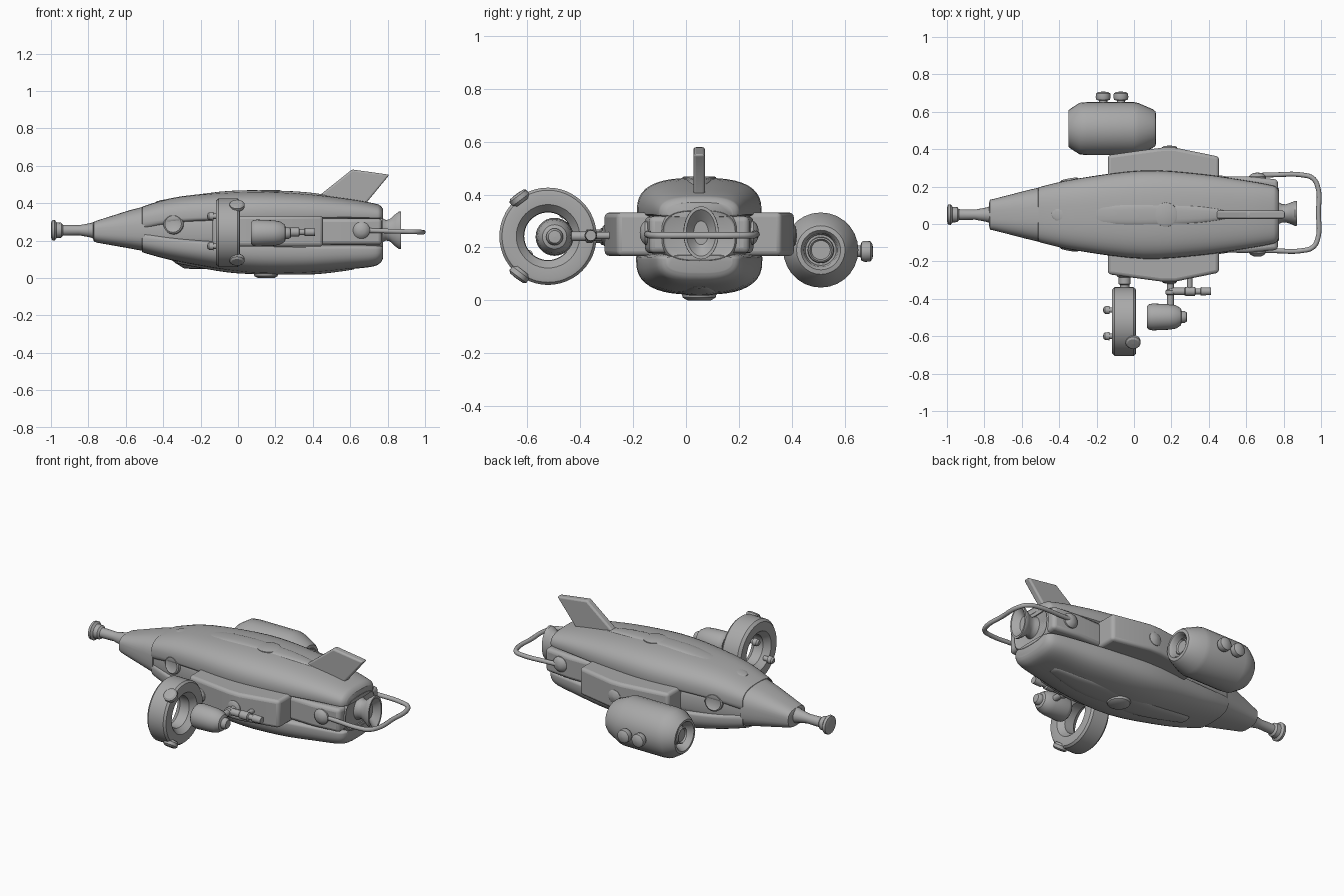
import bpy, bmesh, math
from mathutils import Vector

if "Cube" in bpy.data.objects:
    bpy.data.objects.remove(bpy.data.objects["Cube"], do_unlink=True)

GREY = bpy.data.materials.new("plain_grey")
GREY.use_nodes = True
GREY.diffuse_color = (0.4, 0.4, 0.4, 1)
GREY.node_tree.nodes["Principled BSDF"].inputs["Base Color"].default_value = (0.4, 0.4, 0.4, 1)
MID = 0.05  # y of the hull centre line


def finish(ob, angle=35):
    if not ob.data.materials:
        ob.data.materials.append(GREY)
    bpy.ops.object.select_all(action='DESELECT')
    ob.select_set(True)
    bpy.context.view_layer.objects.active = ob
    bpy.ops.object.shade_smooth_by_angle(angle=math.radians(angle))
    return ob


def make(name, bm, angle=35):
    bmesh.ops.recalc_face_normals(bm, faces=bm.faces)
    me = bpy.data.meshes.new(name)
    bm.to_mesh(me)
    bm.free()
    ob = bpy.data.objects.new(name, me)
    bpy.context.collection.objects.link(ob)
    return finish(ob, angle)


def skin(bm, rings):
    n = len(rings[0])
    for a, b in zip(rings, rings[1:]):
        for i in range(n):
            j = (i + 1) % n
            bm.faces.new((a[i], a[j], b[j], b[i]))
    bm.faces.new(rings[0])
    bm.faces.new(rings[-1])


def smooth_stations(st, steps=4):
    """Catmull-Rom resampling of stations."""
    out = []
    for i in range(len(st) - 1):
        p = [st[max(i - 1, 0)], st[i], st[i + 1], st[min(i + 2, len(st) - 1)]]
        for s in range(steps):
            t = s / steps
            out.append([0.5 * (2 * b + (c - a) * t + (2 * a - 5 * b + 4 * c - d) * t * t
                               + (3 * b - a - 3 * c + d) * t ** 3) for a, b, c, d in zip(*p)])
    return out + [list(st[-1])]


def loft(name, stations, power=2.6, seg=40, cy=MID, smooth=False):
    """Superellipse sections along x: (x, half width, seam z, height up, depth down)."""
    bm = bmesh.new()
    rings = []
    for x, hw, zs, up, down in (smooth_stations(stations) if smooth else stations):
        ring = []
        for i in range(seg):
            a = 2 * math.pi * i / seg
            c, s = math.cos(a), math.sin(a)
            y = math.copysign(abs(c) ** (2 / power), c) * hw
            z = math.copysign(abs(s) ** (2 / power), s) * (up if s > 0 else down)
            ring.append(bm.verts.new((x, cy + y, zs + z)))
        rings.append(ring)
    skin(bm, rings)
    return make(name, bm)


def lathe(name, loc, axis, profile, seg=28):
    """Revolve (distance, radius) pairs around an axis."""
    bm = bmesh.new()
    q = Vector(axis).to_track_quat('Z', 'Y')
    rings = [[bm.verts.new(Vector(loc) + q @ Vector((r * math.cos(2 * math.pi * i / seg),
                                                     r * math.sin(2 * math.pi * i / seg), t)))
              for i in range(seg)] for t, r in profile]
    skin(bm, rings)
    return make(name, bm)


def prism(name, outline, lo, hi, place, bevel):
    """Extrude an outline; place maps (a, b, h) to a point."""
    bm = bmesh.new()
    skin(bm, [[bm.verts.new(place(a, b, h)) for a, b in outline] for h in (lo, hi)])
    ob = make(name, bm)
    mod = ob.modifiers.new("soft_edges", 'BEVEL')
    mod.width, mod.segments, mod.limit_method = bevel, 3, 'ANGLE'
    return ob


# Hull: core and the two shells
loft("hull_core", [(-0.5, .14, .25, .11, .1), (-0.3, .18, .25, .13, .12), (0.05, .22, .25, .12, .12),
                   (0.4, .2, .25, .12, .12), (0.74, .15, .25, .1, .11), (0.77, .13, .25, .08, .09)],
     power=3, smooth=True)
loft("upper_shell", [(-0.505, .14, .3, .075, .05), (-0.495, .15, .3, .087, .055), (-0.3, .193, .32, .117, .035),
                     (0.05, .236, .33, .133, .03), (0.35, .218, .33, .122, .025), (0.6, .182, .33, .092, .02),
                     (0.73, .158, .325, .073, .015), (0.76, .147, .325, .062, .012),
                     (0.775, .125, .325, .045, .01)], power=2.8, smooth=True)
loft("lower_shell", [(-0.505, .14, .21, .04, .068), (-0.495, .148, .21, .045, .078), (-0.3, .193, .19, .03, .107),
                     (0.05, .238, .165, .03, .138), (0.35, .224, .155, .03, .13), (0.6, .187, .155, .03, .108),
                     (0.72, .165, .155, .025, .094), (0.76, .148, .155, .02, .075),
                     (0.775, .125, .155, .015, .05)], power=2.8, smooth=True)

# Raised panels and hatches on back and belly
loft("spine_panel", [(-0.44, .012, .385, .022, .02), (-0.425, .036, .385, .027, .02), (-0.38, .05, .39, .031, .02),
                     (-0.1, .062, .43, .031, .02), (0.1, .062, .44, .029, .02), (0.35, .05, .43, .03, .02),
                     (0.52, .022, .41, .026, .02), (0.55, .008, .405, .02, .02)], power=3, seg=24, smooth=True)
loft("belly_panel", [(-0.32, .015, .1, .02, .02), (-0.3, .045, .1, .02, .028), (-0.05, .075, .06, .02, .031),
                     (0.15, .08, .05, .02, .03), (0.4, .075, .05, .02, .031), (0.6, .04, .07, .02, .028),
                     (0.62, .015, .07, .02, .02)], power=3, seg=24, smooth=True)
lathe("top_hatch", (0.17, MID, .44), (0, 0, 1), [(0, .066), (.025, .064), (.029, .055), (.029, 0.001)])
lathe("belly_hatch", (0.15, MID, .04), (0, 0, -1), [(0, .07), (.03, .062), (.04, .045), (.04, .001)])

# Nose cone, neck and tip flange
loft("nose_cone", [(-0.775, .06, .25, .042, .042), (-0.77, .08, .25, .05, .055), (-0.75, .084, .25, .058, .062),
                   (-0.58, .128, .25, .112, .092), (-0.5, .147, .25, .132, .107)], power=2.8)
lathe("nose_neck", (0, MID, .255), (1, 0, 0),
      [(-1, .035), (-.995, .053), (-.98, .055), (-.97, .042), (-.945, .04), (-.935, .029),
       (-.85, .027), (-.79, .038), (-.77, .045)], 16)

# Cross-body side sponsons and rear shoulders
def side_block(name, half, lo, hi, bevel):
    outline = [(x, MID - h) for x, h in half] + [(x, MID + h) for x, h in reversed(half)]
    prism(name, outline, lo, hi, lambda a, b, h: (a, b, h), bevel)


side_block("side_sponsons", [(-.14, .318), (.0, .338), (.15, .358), (.22, .358), (.455, .31), (.465, .2), (-.14, .2)][:5],
           .168, .332, .018)
side_block("rear_shoulders", [(.4, .2), (.6, .205), (.77, .188)], .178, .318, .02)

# Tail fin and flared nozzle
prism("tail_fin", [(.4, .4), (.44, .445), (.61, .58), (.81, .552), (.685, .4), (.68, .37)], -.022, .022,
      lambda a, b, h: (a, MID + h, b), .01)
loft("tail_nozzle", [(.75, .07, .255, .075, .075), (.79, .05, .255, .055, .055), (.81, .048, .255, .058, .058),
                     (.84, .058, .255, .085, .085), (.86, .067, .255, .1, .1), (.872, .066, .255, .1, .1),
                     (.872, .056, .255, .088, .088), (.835, .028, .255, .045, .045)], power=2, cy=.057)

# Paired side details: bosses, portholes and handle mounts
for side, s in (("left", 1), ("right", -1)):
    lathe(side + "_sponson_boss", (.19, MID + s * .34, .245), (0, s, 0),
          [(0, .042), (.02, .04), (.026, .032), (.03, .001)])
    lathe(side + "_porthole", (-.34, MID + s * .15, .285), (-.18 * s * s, s, .1),
          [(0, .055), (.034, .053), (.04, .045), (.034, .036), (.034, .001)])
    lathe(side + "_handle_mount", (.66, MID + s * .18, .255), (0, s, 0),
          [(0, .045), (.025, .045), (.035, .036), (.043, .02), (.045, .001)])

# Tail handle
cu = bpy.data.curves.new("tail_handle", 'CURVE')
cu.dimensions, cu.bevel_depth, cu.bevel_resolution, cu.use_fill_caps = '3D', .013, 3, True
half = [(.66, .2), (.75, .203), (.9, .202), (.955, .185), (.982, .14)]
path = [(x, MID + 0.01 - h) for x, h in half] + [(.986, MID + 0.01)] + [(x, MID + 0.01 + h) for x, h in reversed(half)]
sp = cu.splines.new('BEZIER')
sp.bezier_points.add(len(path) - 1)
for bp, (x, y) in zip(sp.bezier_points, path):
    bp.co = (x, y, .255 - .03 * (x - .66))
    bp.handle_left_type = bp.handle_right_type = 'AUTO'
cu.materials.append(GREY)
handle = bpy.data.objects.new("tail_handle", cu)
bpy.context.collection.objects.link(handle)
bpy.ops.object.select_all(action='DESELECT')
handle.select_set(True)
bpy.context.view_layer.objects.active = handle
bpy.ops.object.convert(target='MESH')
finish(bpy.context.object, 60)

# Left barrel thruster with side knobs
BAR = Vector((0, .51, .19))
lathe("barrel_thruster", BAR, (1, 0, 0),
      [(-.3, .001), (-.3, .06), (-.335, .075), (-.35, .085), (-.35, .098), (-.335, .11), (-.29, .138),
       (-.25, .142), (.0, .142), (.025, .136), (.1, .104), (.115, .092), (.118, .075), (.105, .064),
       (.06, .058), (.06, .001)])
for x, end, d in ((.06, "rear", 1), (-.3, "front", -1)):
    lathe(end + "_barrel_lens", BAR + Vector((x, 0, 0)), (d, 0, 0),
          [(0, .05), (.03, .048), (.035, .042), (.025, .036), (.025, .001)])
for x, pos in ((-.165, "front"), (-.07, "rear")):
    lathe(pos + "_barrel_knob", (x, .62, .185), (0, 1, 0),
          [(0, .022), (.04, .022), (.044, .036), (.058, .04), (.078, .038), (.086, .026), (.088, .001)], 20)
lathe("barrel_strut", (-.04, .3, .225), (0, 1, 0), [(0, .04), (.07, .04), (.075, .028), (.12, .028)], 20)

# Right ring duct with knobs and pegs
RING = Vector((-.053, -.522, .242))
ring_profile = [(-.065, .118), (-.065, .17), (-.05, .184), (.05, .184), (.062, .174), (.065, .16),
                (.062, .12), (.03, .092), (-.03, .09)]
bm = bmesh.new()
loops = []
for i in range(48):
    a = 2 * math.pi * i / 48
    loops.append([bm.verts.new(RING + Vector((t, r * math.cos(a), r * math.sin(a)))) for t, r in ring_profile])
for i, a in enumerate(loops):
    b = loops[(i + 1) % len(loops)]
    for k in range(len(a)):
        m = (k + 1) % len(a)
        bm.faces.new((a[k], a[m], b[m], b[k]))
make("ring_duct", bm)
for pos, z in (("upper", 1), ("lower", -1)):
    out = Vector((0, -.6, .8 * z))
    lathe(pos + "_ring_knob", RING + Vector((.048, 0, 0)) + out * .16, out,
          [(0, .03), (.012, .04), (.03, .04), (.038, .03), (.04, .001)], 20)
for y, z, pos in ((-.46, .33, "inner"), (-.6, .17, "outer")):
    lathe(pos + "_ring_peg", (-.1, y, z), (-1, 0, 0),
          [(0, .014), (.03, .014), (.032, .022), (.055, .02), (.064, .012), (.065, .001)], 16)
lathe("ring_strut", (-.05, -.22, .242), (0, -1, 0),
      [(0, .04), (.06, .04), (.066, .032), (.1, .032), (.105, .025), (.14, .025)], 20)

# Right small engine pod, its strut and side rod
lathe("engine_pod", (0, -.497, .24), (1, 0, 0),
      [(.07, .001), (.07, .058), (.08, .068), (.1, .072), (.19, .068), (.225, .062), (.25, .046), (.255, .032),
       (.27, .032), (.282, .024), (.284, .001)])
lathe("engine_strut", (.195, -.27, .242), (0, -1, 0),
      [(0, .03), (.045, .03), (.05, .018), (.08, .018), (.085, .026), (.105, .026), (.11, .018), (.18, .018)], 16)
lathe("side_rod", (0, -.36, .245), (1, 0, 0),
      [(.19, .02), (.27, .02), (.275, .024), (.325, .024), (.33, .016), (.355, .016), (.357, .022), (.412, .02)], 16)
lathe("side_rod_strut", (.298, -.27, .245), (0, -1, 0), [(0, .014), (.09, .014)], 12)
